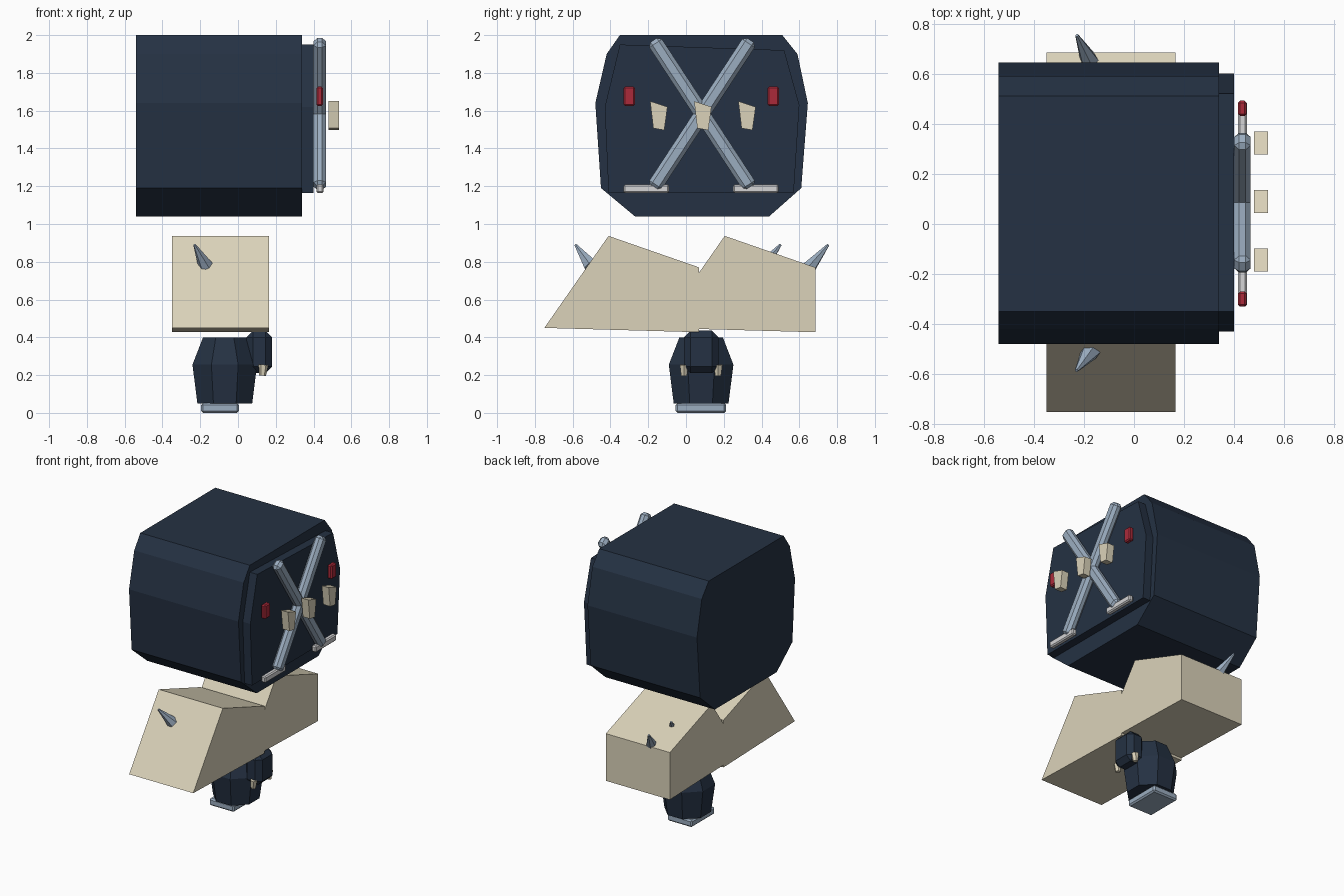
import bpy, bmesh, math
from mathutils import Vector, Matrix

if "Cube" in bpy.data.objects:
    bpy.data.objects.remove(bpy.data.objects["Cube"])


def material(name, rgb):
    m = bpy.data.materials.new(name)
    m.diffuse_color = (*rgb, 1)
    m.use_nodes = True
    m.node_tree.nodes["Principled BSDF"].inputs["Base Color"].default_value = m.diffuse_color
    return m


NAVY = material("dark navy", (0.018, 0.031, 0.056))
TAN = material("cream tan", (0.71, 0.65, 0.49))
STEEL = material("blue grey", (0.33, 0.42, 0.53))
RED = material("red", (0.41, 0.023, 0.042))
WHITE = material("pale grey", (0.66, 0.66, 0.67))


def finish(bm, name, mat, bevel=0):
    if bevel:
        bmesh.ops.bevel(bm, geom=bm.edges[:], offset=bevel, segments=1, affect='EDGES')
    bmesh.ops.recalc_face_normals(bm, faces=bm.faces[:])
    me = bpy.data.meshes.new(name)
    bm.to_mesh(me)
    bm.free()
    me.materials.append(mat)
    ob = bpy.data.objects.new(name, me)
    bpy.context.collection.objects.link(ob)
    return ob


def prism(name, mat, x0, x1, profile, dy=0):
    """Extrude a (y, z) profile along x."""
    bm = bmesh.new()
    face = bm.faces.new([bm.verts.new((x0, y + dy, z)) for y, z in profile])
    ext = bmesh.ops.extrude_face_region(bm, geom=[face])
    verts = [v for v in ext["geom"] if isinstance(v, bmesh.types.BMVert)]
    bmesh.ops.translate(bm, verts=verts, vec=(x1 - x0, 0, 0))
    return finish(bm, name, mat)


def box(name, mat, lo, hi, bevel=0, rot_x=0):
    lo, hi = Vector(lo), Vector(hi)
    bm = bmesh.new()
    bmesh.ops.create_cube(bm, size=1, matrix=Matrix.Diagonal((*(hi - lo), 1)))
    ob = finish(bm, name, mat, bevel)
    ob.data.transform(Matrix.Translation((lo + hi) / 2) @ Matrix.Rotation(rot_x, 4, 'X'))
    return ob


def spike(name, mat, base, tip, r0, r1, sides=6):
    base, tip = Vector(base), Vector(tip)
    d = tip - base
    bm = bmesh.new()
    bmesh.ops.create_cone(bm, cap_ends=True, segments=sides, radius1=r0, radius2=r1, depth=d.length,
                          matrix=Matrix.Translation((base + tip) / 2) @ d.to_track_quat('Z', 'Y').to_matrix().to_4x4())
    return finish(bm, name, mat)


# Large upper block and its front panel
prism("upper_block", NAVY, -0.54, 0.34,
      [(-0.35, 2.0), (0.51, 2.0), (0.59, 1.90), (0.645, 1.64), (0.61, 1.19),
       (0.44, 1.04), (-0.27, 1.04), (-0.45, 1.19), (-0.48, 1.64), (-0.42, 1.90)])
prism("front_panel", NAVY, 0.33, 0.40,
      [(-0.35, 1.95), (0.52, 1.92), (0.60, 1.63), (0.57, 1.165), (-0.41, 1.165), (-0.43, 1.62)])

# Crossed bars on the panel
for i, s in enumerate((-1, 1)):
    box(f"cross_bar_{i}", STEEL, (0.40, 0.045, 1.115), (0.466, 0.125, 2.05),
        0.02, s * math.atan2(0.505, 0.77))

# Feet of the bars, red lights and hanging teeth
for i, y in enumerate((-0.21, 0.37)):
    box(f"bar_foot_{i}", WHITE, (0.415, y - 0.12, 1.163), (0.452, y + 0.12, 1.21), 0.008)
for i, y in enumerate((-0.30, 0.462)):
    box(f"red_light_{i}", RED, (0.415, y - 0.03, 1.625), (0.45, y + 0.03, 1.727), 0.008)
for i, y in enumerate((-0.19, 0.043, 0.277)):
    prism(f"tooth_{i}", TAN, 0.48, 0.535,
          [(0, 1.65), (0.092, 1.62), (0.075, 1.497), (0.017, 1.507)], y)

# Two overlapping slanted middle blocks
for i, dy in enumerate((0, 0.615)):
    prism(f"middle_block_{i}", TAN, -0.35, 0.165,
          [(-0.75, 0.45), (-0.41, 0.937), (0.07, 0.77), (0.07, 0.427)], dy)

# Spikes on the middle blocks
for i, (base, tip) in enumerate((((-0.172, -0.505, 0.78), (-0.23, -0.585, 0.89)),
                                 ((-0.175, 0.395, 0.76), (-0.23, 0.50, 0.89)),
                                 ((-0.175, 0.645, 0.76), (-0.228, 0.753, 0.89)))):
    spike(f"spike_{i}", STEEL, base, tip, 0.04, 0.007)

# Lower head: stacked octagon rings
bm = bmesh.new()
rings = []
for z, r in ((0.05, 0.145), (0.255, 0.171), (0.40, 0.115)):
    R = r / math.cos(math.pi / 8)
    rings.append([bm.verts.new((-0.07 + R * math.cos(a), 0.08 + R * math.sin(a), z))
                  for a in [math.pi / 8 + k * math.pi / 4 for k in range(8)]])
for a, b in zip(rings, rings[1:]):
    for k in range(8):
        bm.faces.new((a[k], a[(k + 1) % 8], b[(k + 1) % 8], b[k]))
bm.faces.new(rings[0])
bm.faces.new(rings[-1])
finish(bm, "lower_head", NAVY)

# Snout, small tusks and foot plate
box("snout", NAVY, (0.045, -0.01, 0.21), (0.18, 0.172, 0.435), 0.035)
for i, y in enumerate((-0.01, 0.17)):
    spike(f"tusk_{i}", TAN, (0.135, y, 0.255), (0.13, y, 0.197), 0.026, 0.018)
box("foot_plate", STEEL, (-0.195, -0.055, 0), (0.005, 0.212, 0.052), 0.01)
